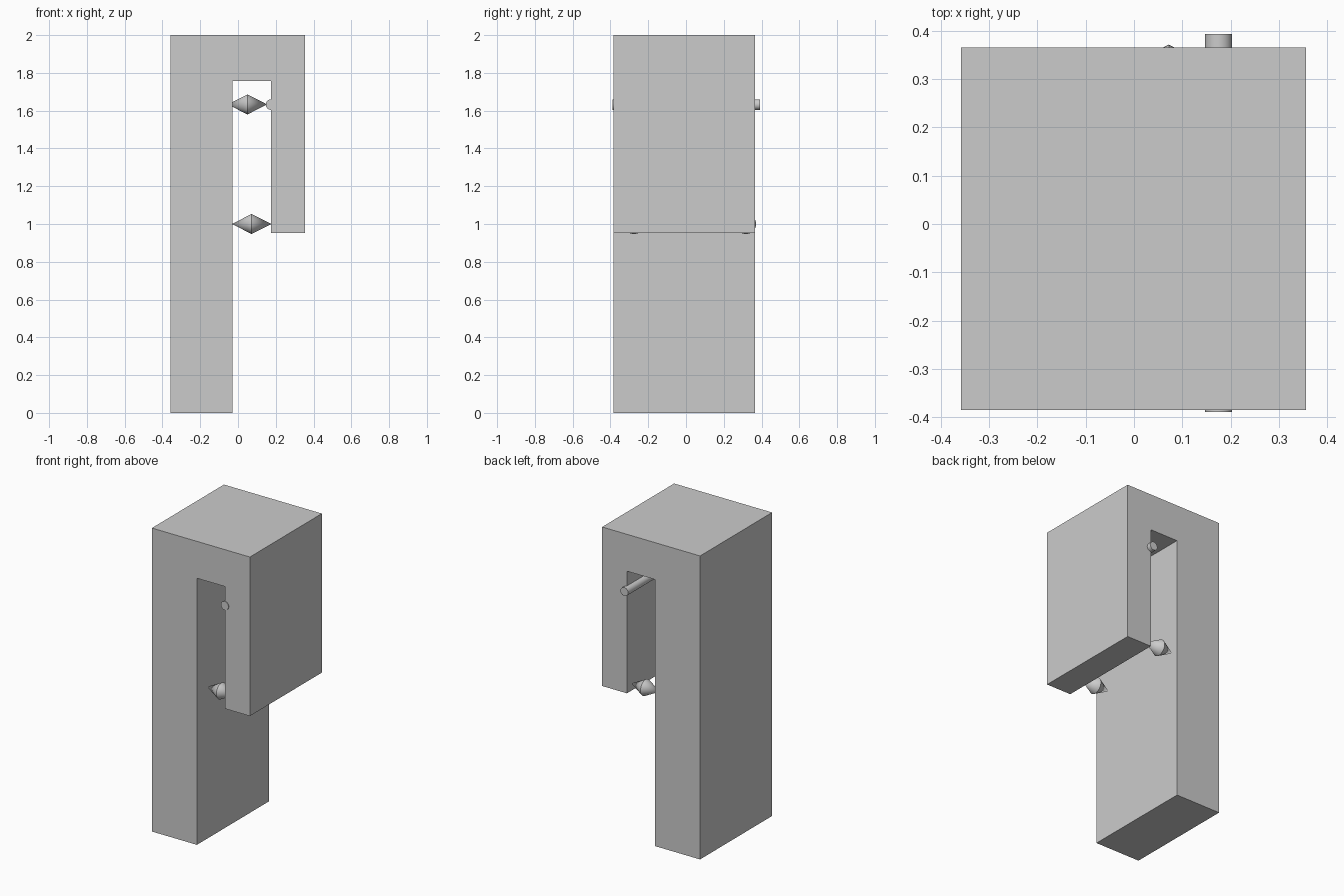
import bpy
import bmesh
import math
from mathutils import Matrix

cube = bpy.data.objects.get("Cube")
if cube:
    bpy.data.objects.remove(cube, do_unlink=True)

grey = bpy.data.materials.new("plain_grey")
grey.use_nodes = True
COLOUR = (0.6, 0.6, 0.6, 1)
grey.diffuse_color = COLOUR
grey.node_tree.nodes["Principled BSDF"].inputs["Base Color"].default_value = COLOUR


def add_object(name, bm, smooth=False):
    mesh = bpy.data.meshes.new(name)
    bmesh.ops.recalc_face_normals(bm, faces=bm.faces)
    bm.to_mesh(mesh)
    bm.free()
    mesh.materials.append(grey)
    obj = bpy.data.objects.new(name, mesh)
    bpy.context.collection.objects.link(obj)
    if smooth:
        bpy.ops.object.select_all(action='DESELECT')
        obj.select_set(True)
        bpy.context.view_layer.objects.active = obj
        bpy.ops.object.shade_smooth_by_angle(angle=math.radians(30))
    return obj


# Hooked body: a long leg, a bridge and a short leg, extruded front to back
FRONT, BACK = -0.385, 0.365
profile = [(-0.358, 0), (-0.03, 0), (-0.03, 1.757), (0.175, 1.757),
           (0.175, 0.952), (0.356, 0.952), (0.356, 2), (-0.358, 2)]
bm = bmesh.new()
face = bm.faces.new([bm.verts.new((x, FRONT, z)) for x, z in profile])
extruded = bmesh.ops.extrude_face_region(bm, geom=[face])
moved = [v for v in extruded["geom"] if isinstance(v, bmesh.types.BMVert)]
bmesh.ops.translate(bm, verts=moved, vec=(0, BACK - FRONT, 0))
add_object("hooked_body", bm)

# Hinge rod running front to back along the short leg
bm = bmesh.new()
bmesh.ops.create_cone(bm, cap_ends=True, segments=32, radius1=0.028,
                      radius2=0.028, depth=0.782,
                      matrix=Matrix.Translation((0.175, 0.002, 1.632))
                      @ Matrix.Rotation(math.pi / 2, 4, 'X'))
add_object("hinge_rod", bm, True)


# Double-cone spacers lying across the slot
def add_spacer(name, x, y, z, radius=0.053, half=0.104):
    bm = bmesh.new()
    for side in (-1, 1):
        turn = Matrix.Rotation(side * math.pi / 2, 4, 'Y')
        place = Matrix.Translation((x + side * half / 2, y, z))
        bmesh.ops.create_cone(bm, cap_ends=False, segments=32, radius1=radius,
                              radius2=0, depth=half, matrix=place @ turn)
    bmesh.ops.remove_doubles(bm, verts=bm.verts, dist=0.0005)
    add_object(name, bm, True)


add_spacer("lower_front_spacer", 0.072, -0.275, 1.0)
add_spacer("lower_back_spacer", 0.072, 0.318, 1.0)
add_spacer("upper_spacer", 0.05, 0.02, 1.633)
